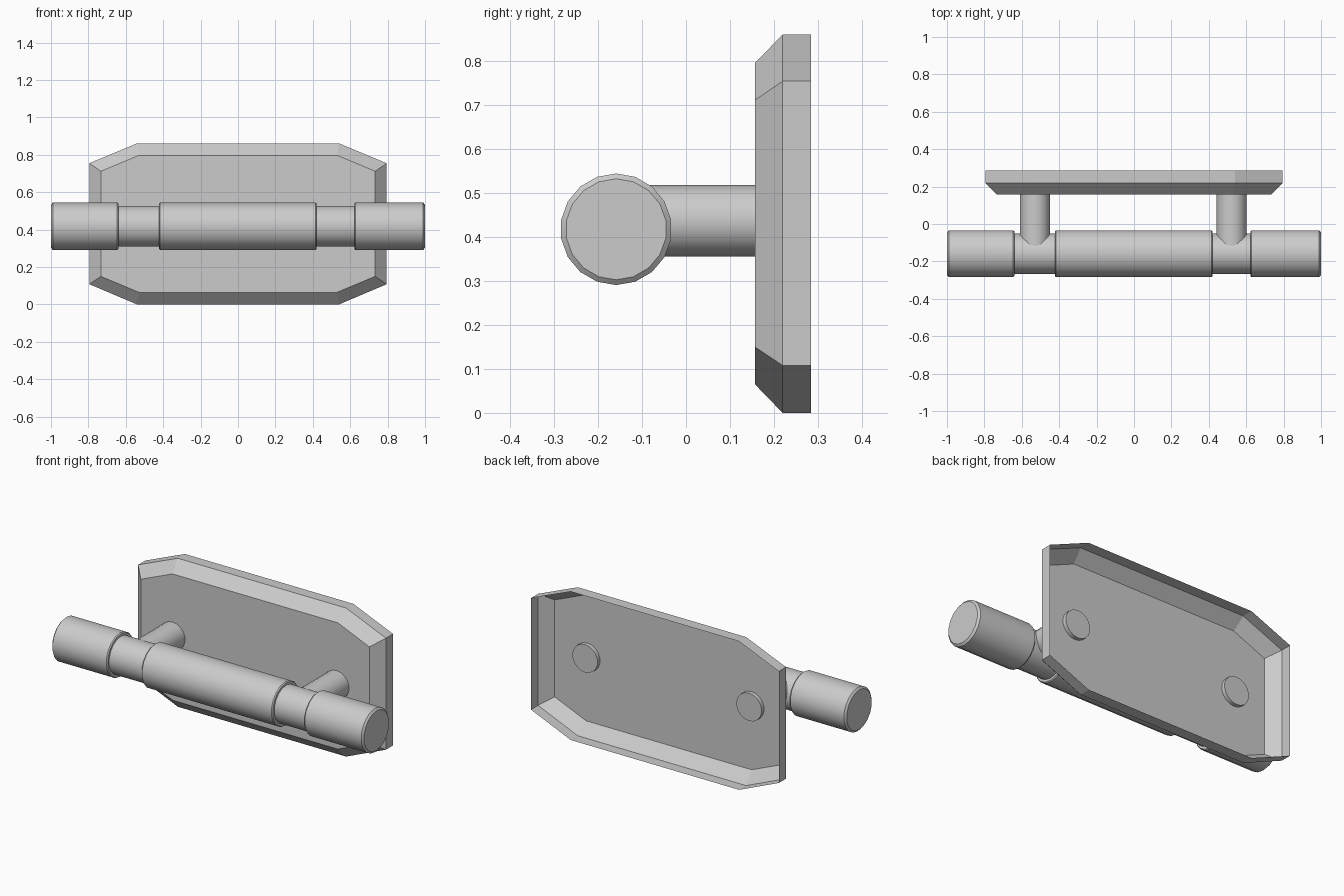
import bpy, bmesh, math

if "Cube" in bpy.data.objects:
    bpy.data.objects.remove(bpy.data.objects["Cube"])

BAR_Y, BAR_Z = -0.159, 0.418


def finish(bm, name, smooth=False):
    bmesh.ops.recalc_face_normals(bm, faces=bm.faces)
    mesh = bpy.data.meshes.new(name)
    bm.to_mesh(mesh)
    bm.free()
    obj = bpy.data.objects.new(name, mesh)
    bpy.context.collection.objects.link(obj)
    if smooth:
        bpy.ops.object.select_all(action='DESELECT')
        obj.select_set(True)
        bpy.context.view_layer.objects.active = obj
        bpy.ops.object.shade_smooth_by_angle(angle=math.radians(30))
    return obj


def loft(name, rings, smooth=False, cap_end=True):
    """Skin a list of equal-length point rings."""
    bm = bmesh.new()
    loops = [[bm.verts.new(p) for p in ring] for ring in rings]
    n = len(loops[0])
    for a, b in zip(loops, loops[1:]):
        for i in range(n):
            j = (i + 1) % n
            bm.faces.new((a[i], a[j], b[j], b[i]))
    bm.faces.new(loops[0])
    if cap_end:
        bm.faces.new(loops[-1])
    return finish(bm, name, smooth)


def octagon(y, half_w, cut_x, z0, z1, z2, z3):
    return [(cut_x, y, z0), (half_w, y, z1), (half_w, y, z2), (cut_x, y, z3),
            (-cut_x, y, z3), (-half_w, y, z2), (-half_w, y, z1), (-cut_x, y, z0)]


def bar_ring(x, r, sides=18):
    angles = [2 * math.pi * i / sides for i in range(sides)]
    return [(x, BAR_Y + r * math.sin(a), BAR_Z + r * math.cos(a)) for a in angles]


def post_ring(x, y, r=0.081, sides=18):
    angles = [2 * math.pi * i / sides for i in range(sides)]
    return [(x + r * math.sin(a), y, 0.4375 + r * math.cos(a)) for a in angles]


# Bevelled back plate, a thin shell open at the back
loft("back_plate", [
    octagon(0.157, 0.733, 0.53, 0.065, 0.15, 0.712, 0.797),
    octagon(0.22, 0.795, 0.54, 0.0, 0.108, 0.755, 0.861),
    octagon(0.285, 0.795, 0.54, 0.0, 0.108, 0.755, 0.861),
], cap_end=False)

# Turned handle bar with two grooves where the posts join
R, G = 0.127, 0.109
profile = [(-1.0, 0.115), (-0.99, R), (-0.646, R), (-0.64, 0.122), (-0.64, G),
           (-0.422, G), (-0.422, 0.122), (-0.416, R), (0.414, R), (0.42, 0.122),
           (0.42, G), (0.622, G), (0.622, 0.122), (0.628, R), (0.99, R), (1.0, 0.115)]
loft("handle_bar", [bar_ring(x, r) for x, r in profile], smooth=True)

# Posts joining the bar to the plate, ends poking just through the plate
for side, x in (("left", -0.53), ("right", 0.522)):
    loft(side + "_post", [post_ring(x, -0.13), post_ring(x, 0.18)], smooth=True)
